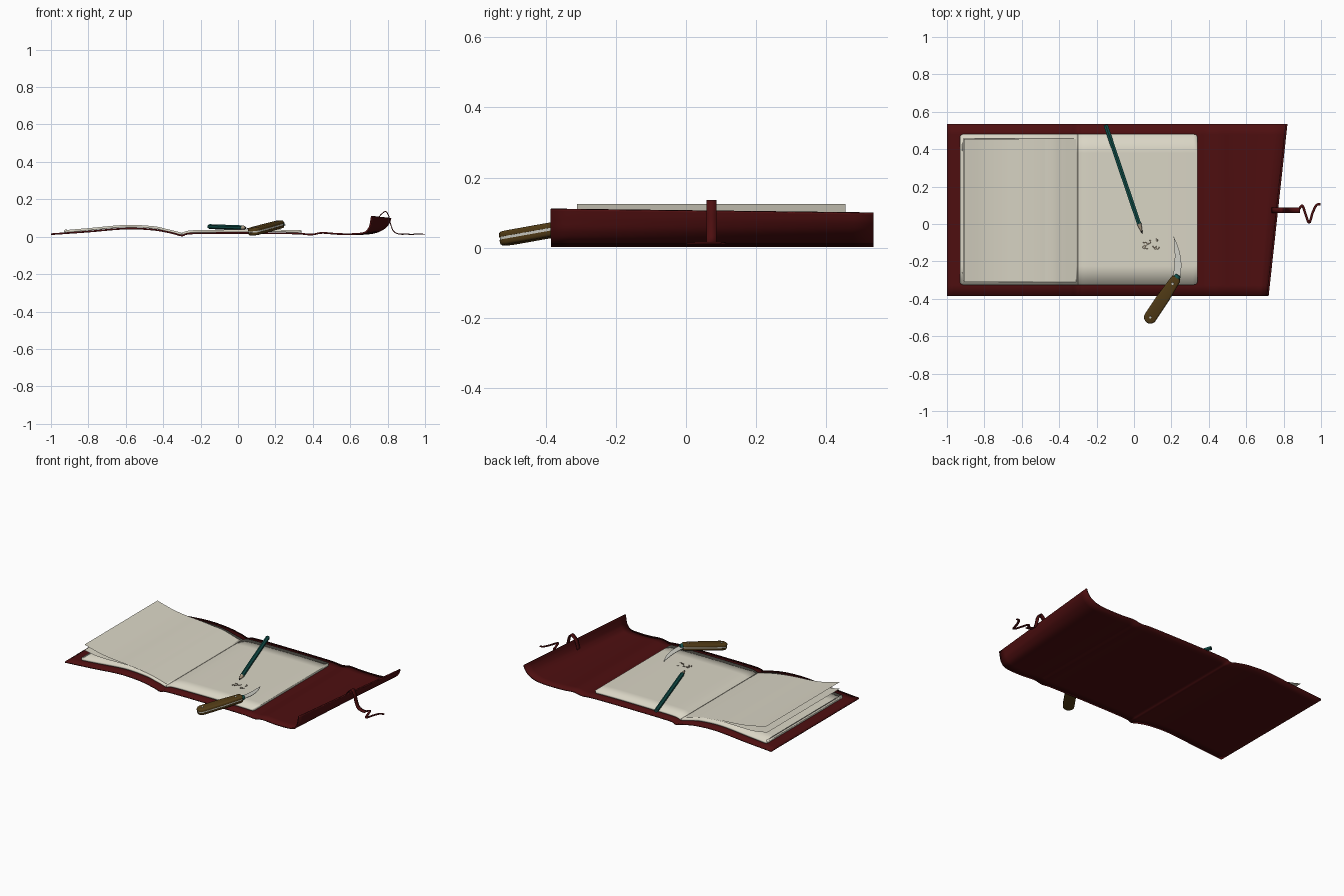
import bpy, bmesh, math, random
from mathutils import Vector, Matrix

if "Cube" in bpy.data.objects:
    bpy.data.objects.remove(bpy.data.objects["Cube"])

random.seed(4)


def material(name, r, g, b):
    m = bpy.data.materials.new(name)
    m.diffuse_color = (r, g, b, 1)
    m.use_nodes = True
    m.node_tree.nodes["Principled BSDF"].inputs["Base Color"].default_value = m.diffuse_color
    return m


LEATHER = material("maroon leather", 0.075, 0.0045, 0.005)
PAPER = material("cream paper", 0.70, 0.67, 0.56)
TEAL = material("teal paint", 0.006, 0.085, 0.075)
BROWN = material("brown handle", 0.085, 0.045, 0.008)
STEEL = material("pale steel", 0.62, 0.62, 0.56)
WOOD = material("pale wood", 0.45, 0.36, 0.25)
GRAPHITE = material("graphite", 0.02, 0.02, 0.02)


def finish(name, bm, mat, angle=35):
    me = bpy.data.meshes.new(name)
    bm.to_mesh(me)
    bm.free()
    me.materials.append(mat)
    ob = bpy.data.objects.new(name, me)
    bpy.context.collection.objects.link(ob)
    bpy.ops.object.select_all(action='DESELECT')
    ob.select_set(True)
    bpy.context.view_layer.objects.active = ob
    bpy.ops.object.shade_smooth_by_angle(angle=math.radians(angle))
    return ob


def spline(pts, n):
    """Catmull-Rom curve through pts, n samples per span."""
    p = [Vector(q) for q in pts]
    p = [2 * p[0] - p[1]] + p + [2 * p[-1] - p[-2]]
    out = []
    for i in range(1, len(p) - 2):
        a, b, c, d = p[i - 1:i + 3]
        for k in range(n):
            t = k / n
            out.append(0.5 * (2 * b + (c - a) * t + (2 * a - 5 * b + 4 * c - d) * t * t
                              + (3 * b - a - 3 * c + d) * t ** 3))
    return out + [p[-2]]


def sheet(name, rows, mat, thick=0, offset=-1):
    """Grid surface from rows of points, optionally given thickness."""
    bm = bmesh.new()
    vs = [[bm.verts.new(p) for p in r] for r in rows]
    for r, s in zip(vs, vs[1:]):
        for i in range(len(r) - 1):
            bm.faces.new((r[i], s[i], s[i + 1], r[i + 1]))
    ob = finish(name, bm, mat)
    if thick:
        m = ob.modifiers.new("thickness", 'SOLIDIFY')
        m.thickness, m.offset = thick, offset
    return ob


def page(name, profile, y0, y1, thick=0, corner=0.0, end=None):
    """Paper following an x-z profile; corners rounded near x = end."""
    rows = []
    for x, z in spline(profile, 8):
        cut = 0
        if corner:
            d = max(0, corner - abs(x - end))
            cut = corner - math.sqrt(max(0, corner ** 2 - d ** 2))
        rows.append([(x, y0 + cut + (y1 - y0 - 2 * cut) * j / 8, z) for j in range(9)])
    return sheet(name, rows, PAPER, thick)


def ribbon(name, path, width, mat, thick, flat=False):
    """Strip along a path, wide in y, or across the path when flat."""
    rows = []
    for i, p in enumerate(path):
        t = path[min(i + 1, len(path) - 1)] - path[max(i - 1, 0)]
        s = Vector((-t.y, t.x, 0)).normalized() if flat else Vector((0, 1, 0))
        rows.append([p - s * width / 2, p + s * width / 2])
    return sheet(name, rows, mat, thick, 0)


def rod(name, a, b, r1, r2, n, mat):
    a, b = Vector(a), Vector(b)
    bm = bmesh.new()
    bmesh.ops.create_cone(bm, cap_ends=True, segments=n, radius1=r1, radius2=r2, depth=(b - a).length)
    q = (b - a).to_track_quat('Z', 'Y').to_matrix().to_4x4()
    bm.transform(Matrix.Translation((a + b) / 2) @ q)
    return finish(name, bm, mat)


def plate(name, outline, z0, z1, mat, matrix, bevel=0):
    """Flat outline extruded between two heights, then placed."""
    bm = bmesh.new()
    f = bm.faces.new([bm.verts.new((x, y, z0)) for x, y in outline])
    up = bmesh.ops.extrude_face_region(bm, geom=[f])['geom']
    tops = [v for v in up if isinstance(v, bmesh.types.BMVert)]
    bmesh.ops.translate(bm, verts=tops, vec=(0, 0, z1 - z0))
    bmesh.ops.recalc_face_normals(bm, faces=bm.faces)
    if bevel:
        outer = max((z0, z1), key=abs)
        es = [e for e in bm.edges if all(abs(v.co.z - outer) < 1e-5 for v in e.verts)]
        bmesh.ops.bevel(bm, geom=es, offset=bevel, segments=3, affect='EDGES', profile=0.5)
    bm.transform(matrix)
    return finish(name, bm, mat)


# Leather cover: shared body profile, flap curl differs front to back
body = [(-1, .018), (-.8, .032), (-.6, .048), (-.45, .042), (-.35, .024), (-.3, .011), (-.25, .022),
        (0, .024), (.3, .022), (.39, .016), (.45, .025), (.54, .019)]
front = body + [(.62, .019), (.675, .026), (.698, .05), (.706, .08), (.711, .112)]
back = body + [(.66, .019), (.73, .027), (.777, .048), (.802, .075), (.812, .101)]
rows = []
for f, b in zip(spline(front, 6), spline(back, 6)):
    rows.append([(f.x + (b.x - f.x) * t, -.385 + .92 * t, f.y + (b.y - f.y) * t)
                 for t in [j / 16 for j in range(17)]])
sheet("cover", rows, LEATHER, 0.009)

# Page stacks either side of the fold, and two lifted loose pages
page("left_pages", [(-.93, .034), (-.915, .036), (-.8, .046), (-.6, .063), (-.45, .056), (-.38, .041),
                    (-.3, .021)], -.325, .48, .013, .015, -.93)
page("right_pages", [(-.3, .021), (-.25, .034), (-.1, .037), (.1, .038), (.25, .037), (.325, .035),
                     (.34, .034)], -.325, .48, .013, .02, .34)
page("lifted_page_upper", [(-.91, .125), (-.8, .097), (-.7, .083), (-.6, .076), (-.5, .066),
                           (-.4, .049), (-.31, .025)], -.31, .455)
page("lifted_page_lower", [(-.915, .085), (-.8, .068), (-.6, .069), (-.45, .06), (-.38, .044),
                           (-.31, .023)], -.305, .457)

# Strap looping over the flap, with a crumpled thin tail
loop = [(.738, .05), (.752, .1), (.772, .125), (.791, .134), (.806, .11), (.815, .07), (.83, .032),
        (.855, .016), (.888, .013)]
ribbon("strap", [Vector((p.x, .073, p.y)) for p in spline(loop, 6)], .028, LEATHER, .005)
tail = [(.88, .075, .013), (.9, .098, .014), (.918, .05, .013), (.937, .007, .013), (.955, .06, .014),
        (.975, .1, .014), (.997, .107, .013)]
ribbon("strap_tail", spline(tail, 6), .013, LEATHER, .005, True)

# Pencil: hexagonal barrel, sharpened cone and lead
tip, end = Vector((.046, -.055, .047)), Vector((-.152, .53, .054))
d = (end - tip).normalized()
rod("pencil_barrel", tip + d * .06, end, .013, .013, 6, TEAL)
rod("pencil_sharpened_wood", tip + d * .06, tip + d * .02, .0125, .005, 12, WOOD)
rod("pencil_lead", tip + d * .02, tip, .005, .0008, 12, GRAPHITE)
rod("pencil_core", end, end + d * .001, .005, .005, 12, GRAPHITE)

# Pencil shavings: little curls on the page
for i in range(7):
    c = Vector((random.uniform(.05, .13), random.uniform(-.13, -.075), .041))
    a0, r = random.uniform(0, 6), random.uniform(.008, .016)
    path = [c + Vector((r * math.cos(a0 + k * .4), r * .7 * math.sin(a0 + k * .4), k * .0006))
            for k in range(8)]
    ribbon("shaving", path, .005, WOOD, .001, True)

# Knife: local x runs from the butt to the bolster
butt, neck = Vector((.088, -.498, .03)), Vector((.222, -.297, .066))
ax = (neck - butt).normalized()
side = Vector((0, 0, 1)).cross(ax).normalized()
M = Matrix((ax, side, ax.cross(side))).transposed().to_4x4()
M.translation = butt
L = (neck - butt).length


def handle_outline(grow):
    arc = [math.pi / 2 + math.pi * k / 10 for k in range(11)]
    r0, r1 = .034 + grow, .027 + grow
    left = [(r0 * math.cos(a), r0 * math.sin(a)) for a in arc]
    right = [(L + r1 * .6 * math.cos(a + math.pi), r1 * math.sin(a + math.pi)) for a in arc]
    return left + [(L * .5, -.034 - grow)] + right + [(L * .5, .034 + grow)]


plate("handle_liner", handle_outline(-.002), -.004, .004, STEEL, M)
for s, label in ((1, "upper"), (-1, "lower")):
    plate("handle_scale_" + label, handle_outline(0), s * .004, s * .02, BROWN, M, .009)
for x in (.002, L * .9):
    c = M @ Vector((x, 0, .018))
    rod("rivet", c, c + M.to_3x3() @ Vector((0, 0, .004)), .007, .006, 12, STEEL)
rod("bolster", neck + ax * .012, neck + ax * .028, .019, .014, 12, TEAL)

# Curved blade, tipped slightly down toward the page
edge = spline([(.248, -.285), (.253, -.21), (.24, -.135), (.212, -.065)], 6)
spine = spline([(.214, -.1), (.218, -.18), (.209, -.29)], 6)
tilt = Matrix.Translation((0, -.285, .066)) @ Matrix.Rotation(math.radians(-3), 4, 'X') \
    @ Matrix.Translation((0, .285, 0))
plate("blade", [tuple(p) for p in edge + spine], -.0015, .0015, STEEL, tilt)
